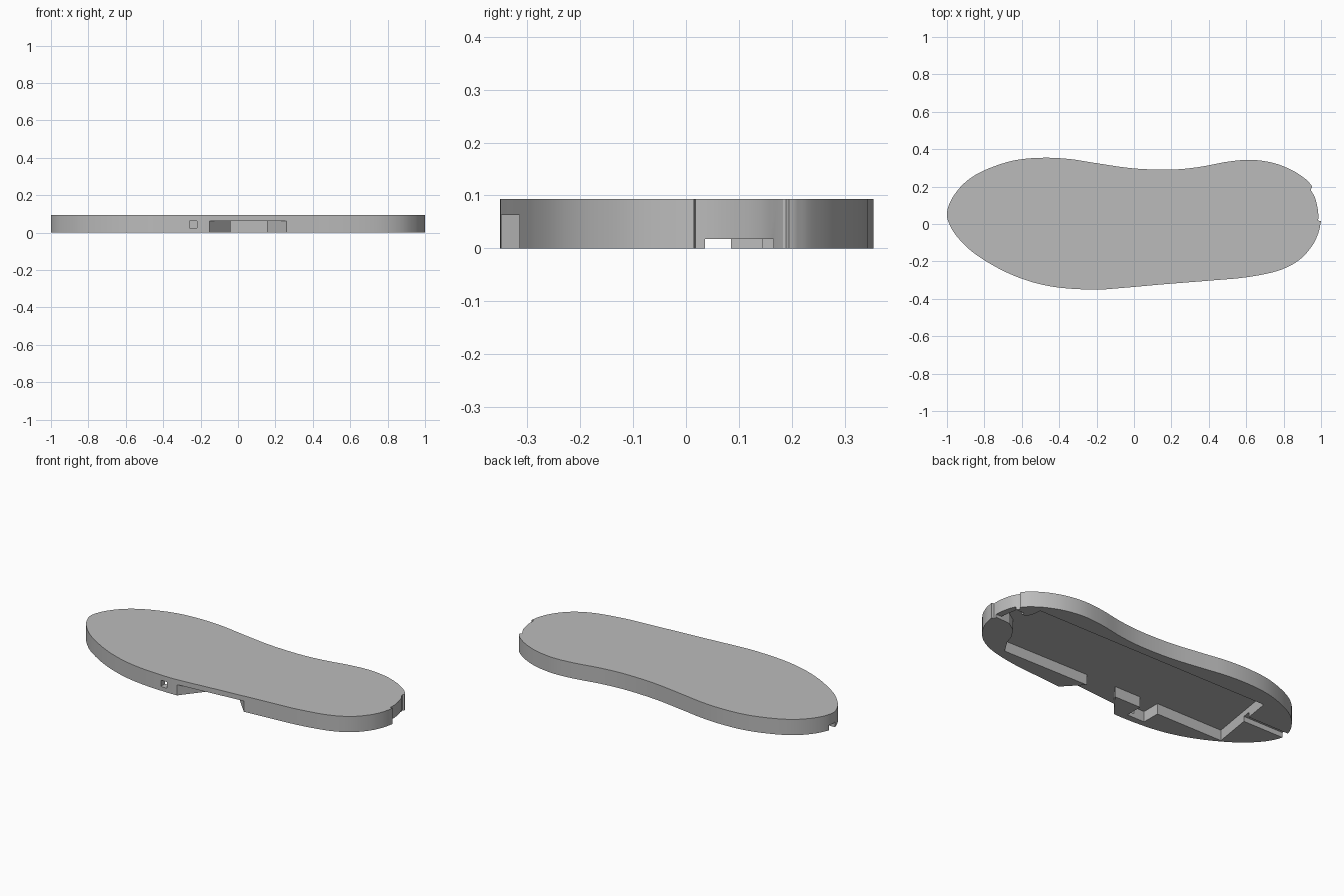
import bpy, math
from mathutils import Vector

cube = bpy.data.objects.get("Cube")
if cube:
    bpy.data.objects.remove(cube)

HEIGHT = 0.093
CEILING = 0.063

grey = bpy.data.materials.new("plain grey")
grey.use_nodes = True
colour = (0.5, 0.5, 0.5, 1)
grey.diffuse_color = colour
grey.node_tree.nodes["Principled BSDF"].inputs["Base Color"].default_value = colour


def smooth_path(points, steps=5):
    """Open Catmull-Rom curve through the points."""
    p = [Vector(q) for q in points]
    p = [2 * p[0] - p[1]] + p + [2 * p[-1] - p[-2]]
    out = []
    for a, b, c, d in zip(p, p[1:], p[2:], p[3:]):
        for i in range(steps):
            t = i / steps
            out.append(0.5 * (2 * b + (c - a) * t + (2 * a - 5 * b + 4 * c - d) * t**2
                              + (3 * b - a - 3 * c + d) * t**3))
    return out + [p[-2]]


def prism(name, outline, low, high):
    """Upright solid from a counter-clockwise outline."""
    n = len(outline)
    verts = [(x, y, z) for z in (low, high) for x, y in outline]
    faces = [list(range(n))[::-1], list(range(n, 2 * n))]
    faces += [(i, (i + 1) % n, (i + 1) % n + n, i + n) for i in range(n)]
    mesh = bpy.data.meshes.new(name)
    mesh.from_pydata(verts, [], faces)
    mesh.materials.append(grey)
    obj = bpy.data.objects.new(name, mesh)
    bpy.context.collection.objects.link(obj)
    return obj


def box(name, x0, x1, y0, y1, low, high):
    return prism(name, [(x0, y0), (x1, y0), (x1, y1), (x0, y1)], low, high)


def cut(target, cutter):
    cutter.hide_render = True
    mod = target.modifiers.new("cut", 'BOOLEAN')
    mod.operation = 'DIFFERENCE'
    mod.solver = 'EXACT'
    mod.object = cutter
    bpy.context.view_layer.objects.active = target
    bpy.ops.object.modifier_apply(modifier=mod.name)
    bpy.data.objects.remove(cutter)


# Sole outline: long smooth edge, then the shallow recess at the toe
edge = smooth_path([
    (.95, .205), (.92, .238), (.85, .285), (.75, .325), (.63, .343), (.5, .333), (.35, .305),
    (.2, .291), (0, .297), (-.2, .325), (-.35, .348), (-.5, .354), (-.65, .338),
    (-.8, .287), (-.9, .225), (-.97, .142), (-1, .06), (-.985, -.005), (-.94, -.075),
    (-.85, -.16), (-.7, -.25), (-.55, -.309), (-.4, -.34), (-.22, -.351), (-.1, -.345),
    (.15, -.323), (.4, -.303), (.6, -.285), (.77, -.25), (.88, -.195), (.95, -.12),
    (.985, -.05), (1, .015)])
toe = smooth_path([(.985, .018), (.984, .07), (.968, .14), (.945, .183), (.953, .195)], 3)
sole = prism("sole_shell", edge + toe, 0, HEIGHT)

# Underside cavity with side opening and small pocket
cavity = [
    (-.77, -.2), (-.33, -.2), (-.33, -.31), (-.215, -.31), (-.215, -.205), (-.04, -.205),
    (-.19, -.396), (.335, -.396), (.155, -.205), (.72, -.21), (.77, -.13), (.79, -.07),
    (.83, -.01), (.89, .03), (.95, .035), (.93, .165), (.9, .145), (.87, .15),
    (.855, .19), (.85, .238), (-.7, .238)]
cut(sole, prism("cavity_cutter", cavity, -.05, CEILING))

# Port through the side wall, heel channel and low toe slot
cut(sole, box("port_cutter", -.26, -.218, -.4, -.29, .025, CEILING - .001))
cut(sole, box("heel_channel_cutter", -1.1, -.68, .035, .085, -.05, .03))
cut(sole, box("toe_slot_cutter", .9, 1.1, .036, .165, -.05, .018))

# Smooth sides with crisp rims
bpy.ops.object.select_all(action='DESELECT')
sole.select_set(True)
bpy.context.view_layer.objects.active = sole
bpy.ops.object.shade_smooth_by_angle(angle=math.radians(25))
